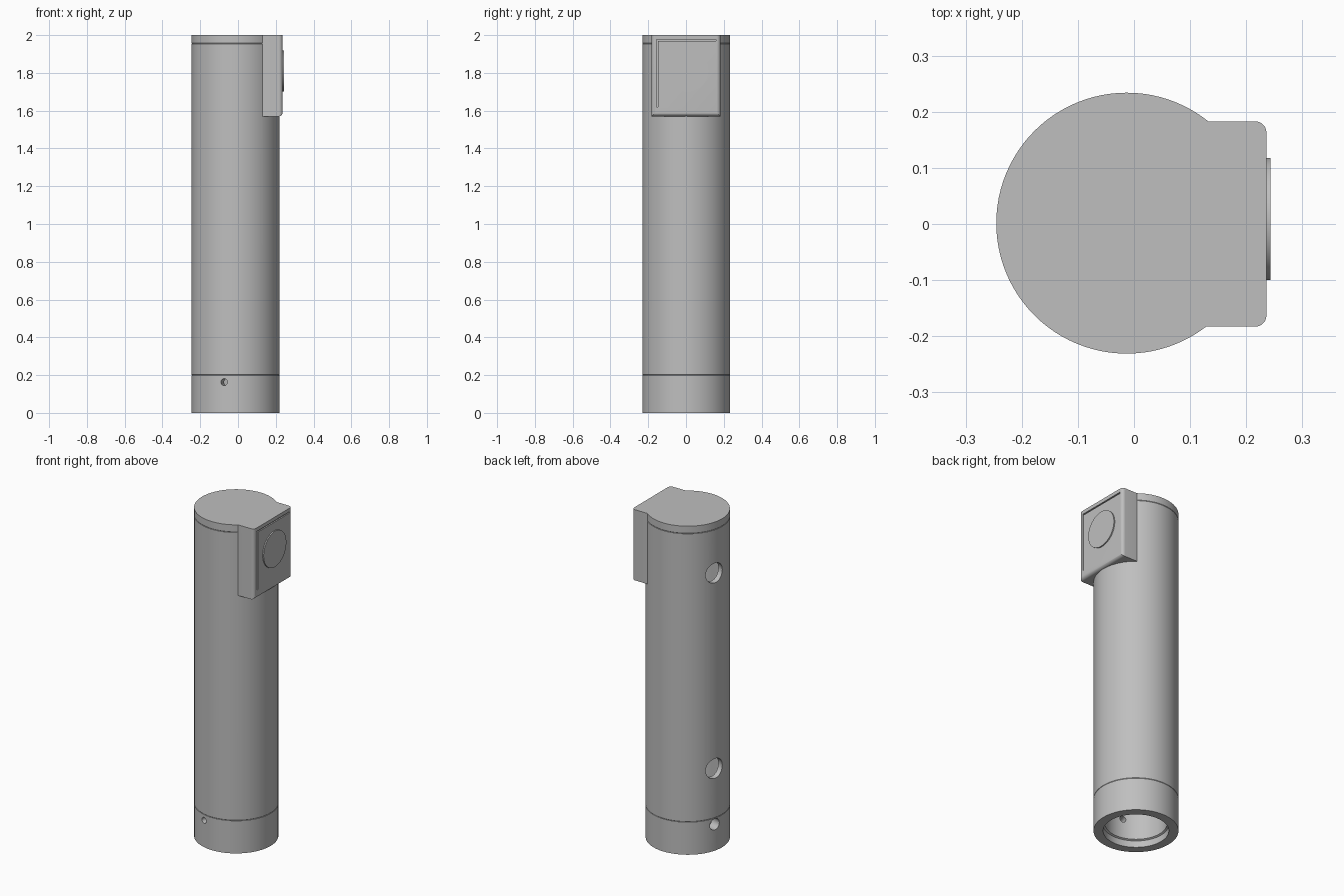
import bpy, bmesh, math
from mathutils import Matrix, Vector

cube = bpy.data.objects.get("Cube")
if cube:
    bpy.data.objects.remove(cube, do_unlink=True)

CENTRE = Vector((-0.013, 0.0015, 0))
RADIUS = 0.2325

grey = bpy.data.materials.new("satin_grey")
grey.use_nodes = True
grey.diffuse_color = (0.52, 0.52, 0.52, 1)
grey.node_tree.nodes["Principled BSDF"].inputs["Base Color"].default_value = (0.52, 0.52, 0.52, 1)


def make(name, bm):
    bmesh.ops.recalc_face_normals(bm, faces=bm.faces)
    mesh = bpy.data.meshes.new(name)
    bm.to_mesh(mesh)
    bm.free()
    mesh.materials.append(grey)
    obj = bpy.data.objects.new(name, mesh)
    bpy.context.collection.objects.link(obj)
    return obj


def lathe(name, profile, steps=96):
    """Closed solid from (radius, height) points around the tube axis."""
    bm = bmesh.new()
    rings = []
    for r, z in profile:
        rings.append([bm.verts.new(CENTRE + Vector((r * math.cos(a), r * math.sin(a), z)))
                      for a in (2 * math.pi * i / steps for i in range(steps))])
    for low, high in zip(rings, rings[1:]):
        for i in range(steps):
            j = (i + 1) % steps
            bm.faces.new((low[i], low[j], high[j], high[i]))
    bm.faces.new(rings[0])
    bm.faces.new(rings[-1])
    return make(name, bm)


def box(name, low, high, bevel=0):
    low, high = Vector(low), Vector(high)
    bm = bmesh.new()
    bmesh.ops.create_cube(bm, size=1)
    for v in bm.verts:
        v.co = (low + high) / 2 + Vector(a * b for a, b in zip(v.co, high - low))
    if bevel:
        # round the outer face's sides and bottom, leaving its top edge crisp
        edges = [e for e in bm.edges
                 if all(v.co.x > high.x - 1e-4 for v in e.verts)
                 and not all(v.co.z > high.z - 1e-4 for v in e.verts)]
        bmesh.ops.bevel(bm, geom=edges, offset=bevel, segments=6, profile=0.5, affect='EDGES')
    return make(name, bm)


def rod(name, start, end, radius, steps=48):
    start, end = Vector(start), Vector(end)
    axis = end - start
    bm = bmesh.new()
    turn = axis.to_track_quat('Z', 'Y').to_matrix().to_4x4()
    bmesh.ops.create_cone(bm, cap_ends=True, segments=steps, radius1=radius, radius2=radius,
                          depth=axis.length, matrix=Matrix.Translation((start + end) / 2) @ turn)
    return make(name, bm)


def combine(target, tool, operation):
    mod = target.modifiers.new("join", 'BOOLEAN')
    mod.operation = operation
    mod.solver = 'EXACT'
    mod.object = tool
    bpy.context.view_layer.objects.active = target
    bpy.ops.object.modifier_apply(modifier=mod.name)
    bpy.data.objects.remove(tool, do_unlink=True)


def finish(obj):
    bpy.ops.object.select_all(action='DESELECT')
    obj.select_set(True)
    bpy.context.view_layer.objects.active = obj
    bpy.ops.object.shade_smooth_by_angle(angle=math.radians(30))


# Tube with hairline seams for the end collar and the cap
outline = [(RADIUS, 0)]
for seam in (0.2, 1.955):
    outline += [(RADIUS, seam - 0.002), (RADIUS - 0.0015, seam), (RADIUS, seam + 0.002)]
outline.append((RADIUS, 2))
body = lathe("tube_body", outline)

# Side housing merged into the tube
combine(body, box("side_housing", (0.08, -0.183, 1.57), (0.236, 0.183, 2), 0.02), 'UNION')

# Hollow inside, stepped at the open lower end
combine(body, lathe("cavity_cutter", [(0.18, -0.02), (0.18, 0.04), (0.17, 0.045), (0.17, 0.2),
                                      (0.2, 0.21), (0.2, 1.95)]), 'DIFFERENCE')

# Round holes through the wall: angle, height, radius
for angle, height, radius in ((165, 1.69, 0.06), (165, 0.5, 0.06),
                              (165, 0.16, 0.034), (255, 0.163, 0.018)):
    a = math.radians(angle)
    out = Vector((math.cos(a), math.sin(a), 0))
    base = CENTRE + Vector((0, 0, height))
    combine(body, rod("hole_cutter", base + out * 0.1, base + out * 0.3, radius), 'DIFFERENCE')

# Fine L-shaped slot along one side and the top of the housing face
combine(body, box("side_slot_cutter", (0.228, -0.155, 1.62), (0.25, -0.147, 1.978)), 'DIFFERENCE')
combine(body, box("top_slot_cutter", (0.228, -0.155, 1.97), (0.25, 0.16, 1.978)), 'DIFFERENCE')
finish(body)

# Raised round button on the housing
finish(rod("housing_disc", (0.23, 0.009, 1.81), (0.243, 0.009, 1.81), 0.109, 64))
